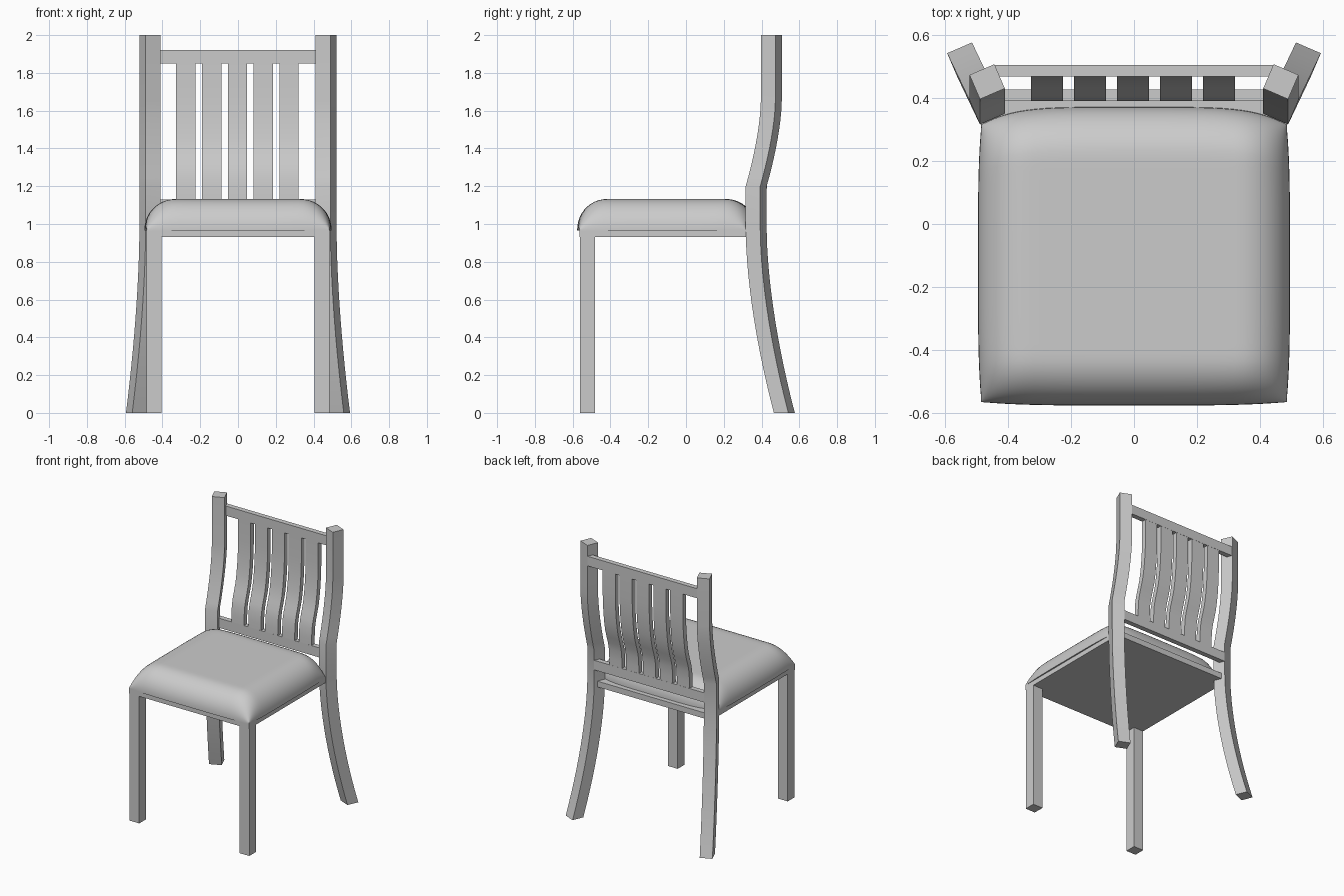
import bpy, bmesh, math
from mathutils import Vector

if "Cube" in bpy.data.objects:
    bpy.data.objects.remove(bpy.data.objects["Cube"])


def finish(name, bm, smooth=False):
    bmesh.ops.recalc_face_normals(bm, faces=bm.faces)
    mesh = bpy.data.meshes.new(name)
    bm.to_mesh(mesh)
    bm.free()
    ob = bpy.data.objects.new(name, mesh)
    bpy.context.collection.objects.link(ob)
    if smooth:
        bpy.ops.object.select_all(action='DESELECT')
        ob.select_set(True)
        bpy.context.view_layer.objects.active = ob
        bpy.ops.object.shade_smooth_by_angle(angle=math.radians(30))
    return ob


def loft(name, rings, smooth=False):
    """Skin a list of equal-length rings and cap both ends."""
    bm = bmesh.new()
    vs = [[bm.verts.new(p) for p in r] for r in rings]
    n = len(rings[0])
    for a, b in zip(vs, vs[1:]):
        for i in range(n):
            j = (i + 1) % n
            bm.faces.new((a[i], a[j], b[j], b[i]))
    bm.faces.new(vs[0])
    bm.faces.new(vs[-1])
    return finish(name, bm, smooth)


def prism(name, outline, z0, z1):
    return loft(name, [[(x, y, z) for x, y in outline] for z in (z0, z1)])


def box(name, x0, x1, y0, y1, z0, z1):
    return prism(name, [(x0, y0), (x1, y0), (x1, y1), (x0, y1)], z0, z1)


# S-curve of the backrest: smooth step between two heights
def ease(z, z0, z1, power):
    t = min(max((z - z0) / (z1 - z0), 0), 1)
    return 1 - (1 - t) ** power


# rear legs: turned square section, splayed below, set back above
section = [(0.489, 0.316), (0.41, 0.35), (0.443, 0.427), (0.522, 0.393)]
heights = [0.97 * i / 12 for i in range(13)] + [1.2 + 0.05 * i for i in range(10)] + [2.0]
for side, label in ((-1, "left"), (1, "right")):
    rings = []
    for z in heights:
        splay = max(0, (0.97 - z) / 0.97) ** 1.7
        set_back = 0.08 * ease(z, 1.2, 1.65, 1.6)
        rings.append([(side * (x + 0.071 * splay), y + 0.149 * splay + set_back, z)
                      for x, y in section])
    loft("rear_leg_" + label, rings, True)

    # front legs
    xs = sorted((side * 0.405, side * 0.485))
    box("front_leg_" + label, *xs, -0.562, -0.482, 0, 0.935)

# seat board
prism("seat_board", [(-0.485, -0.565), (0.485, -0.565), (0.485, 0.316), (0.44, 0.405),
                     (-0.44, 0.405), (-0.485, 0.316)], 0.93, 0.972)

# cushion: domed grid with bowed edges and a rounded border
N = 40
params = [math.sin(math.pi / 2 * (2 * i / N - 1)) for i in range(N + 1)]


def round_edge(u, border):
    d = min((1 - abs(u)) / border, 1)
    return math.sqrt(max(0, 1 - (1 - d) ** 2))


bm = bmesh.new()
grid = []
for v in params:
    row = []
    for u in params:
        x = u * (0.484 + 0.011 * (1 - v ** 4))
        front = -0.565 - 0.011 * (1 - u ** 4)
        back = 0.315 + 0.056 * (1 - abs(u) ** 5)
        y = front + (back - front) * (v + 1) / 2
        z = 0.972 + 0.16 * round_edge(u, 0.33) * round_edge(v, 0.33)
        row.append(bm.verts.new((x, y, z)))
    grid.append(row)
for a, b in zip(grid, grid[1:]):
    for i in range(N):
        bm.faces.new((a[i], a[i + 1], b[i + 1], b[i]))
rim = [e for e in bm.edges if e.is_boundary]
skirt = bmesh.ops.extrude_edge_only(bm, edges=rim)
low = [g for g in skirt["geom"] if isinstance(g, bmesh.types.BMVert)]
for vert in low:
    vert.co.z = 0.965
bmesh.ops.holes_fill(bm, edges=[e for e in bm.edges if e.is_boundary], sides=0)
finish("cushion", bm, True)

# back rails
box("top_rail", -0.443, 0.443, 0.468, 0.505, 1.85, 1.92)
box("bottom_rail", -0.443, 0.443, 0.39, 0.427, 1.06, 1.13)

# five curved slats
path = [(0.390, 1.12), (0.391, 1.18), (0.396, 1.25), (0.407, 1.30), (0.423, 1.35),
        (0.438, 1.40), (0.449, 1.46), (0.457, 1.52), (0.464, 1.60), (0.468, 1.70), (0.468, 1.86)]
for k in range(5):
    c = -0.003 + 0.1365 * (k - 2)
    x0, x1 = c - 0.051, c + 0.051
    loft("slat_%d" % (k + 1), [[(x0, y, z), (x1, y, z), (x1, y + 0.036, z), (x0, y + 0.036, z)]
                               for y, z in path], True)
